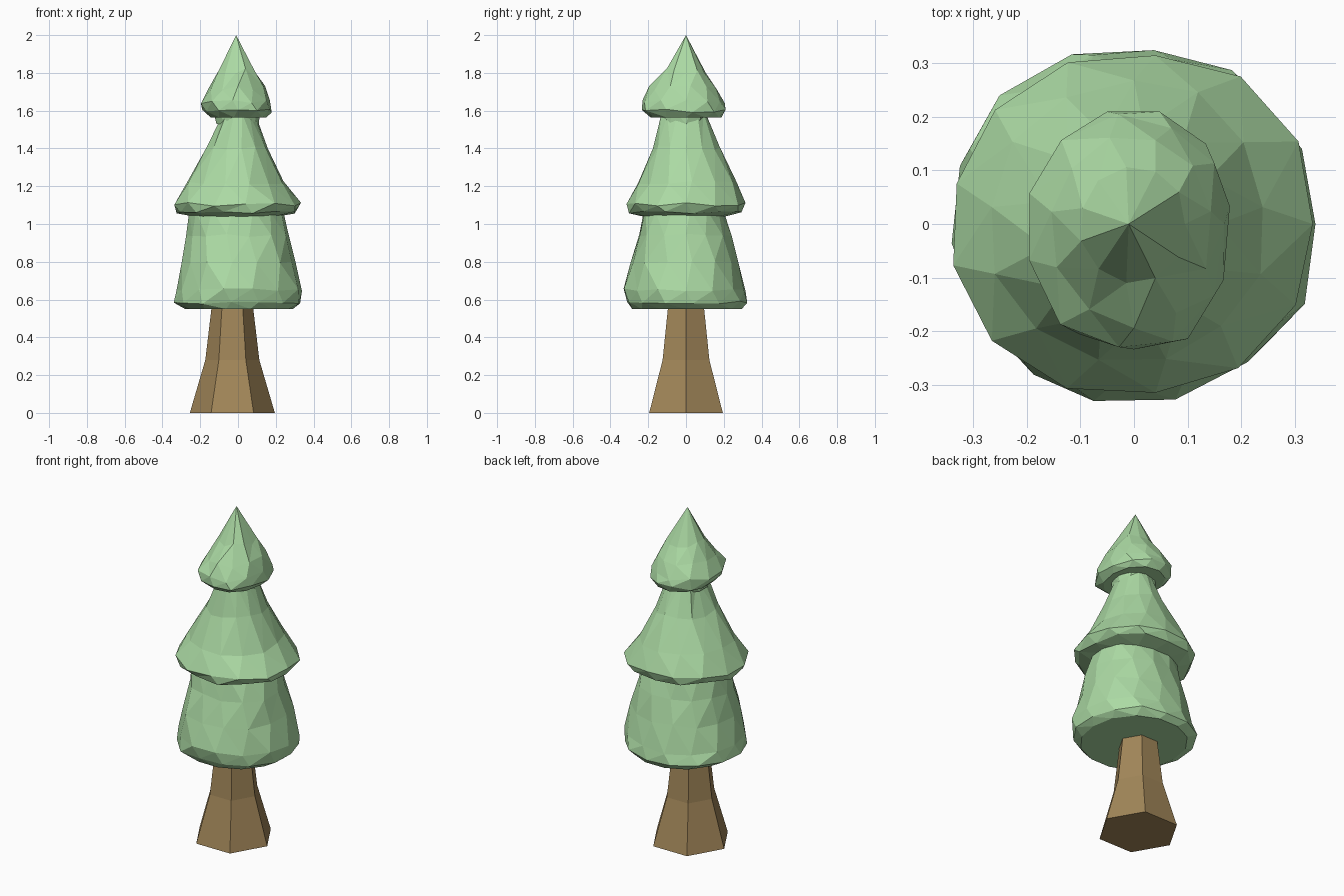
import bpy, bmesh, random
from math import cos, sin, pi

if "Cube" in bpy.data.objects:
    bpy.data.objects.remove(bpy.data.objects["Cube"])

random.seed(4)


def material(name, color):
    m = bpy.data.materials.new(name)
    m.diffuse_color = (*color, 1)
    m.use_nodes = True
    m.node_tree.nodes["Principled BSDF"].inputs["Base Color"].default_value = m.diffuse_color
    return m


def loft(name, rings, mat, apex=None):
    """Skin a stack of equal-length point rings, cap the bottom, close the top."""
    bm = bmesh.new()
    loops = [[bm.verts.new(p) for p in ring] for ring in rings]
    n = len(loops[0])
    for a, b in zip(loops, loops[1:]):
        for i in range(n):
            j = (i + 1) % n
            bm.faces.new((a[i], a[j], b[j], b[i]))
    bm.faces.new(loops[0][::-1])
    if apex:
        tip = bm.verts.new(apex)
        for i in range(n):
            bm.faces.new((loops[-1][i], loops[-1][(i + 1) % n], tip))
    else:
        bm.faces.new(loops[-1])
    bmesh.ops.triangulate(bm, faces=[f for f in bm.faces if len(f.verts) == 4],
                          quad_method='SHORT_EDGE')
    bmesh.ops.recalc_face_normals(bm, faces=bm.faces)
    me = bpy.data.meshes.new(name)
    bm.to_mesh(me)
    bm.free()
    me.materials.append(mat)
    ob = bpy.data.objects.new(name, me)
    bpy.context.collection.objects.link(ob)


def leaf_ring(z, x0, x1, y0, y1, n, jitter, turn=0.0):
    """Rounded ring reaching the four given extents, slightly uneven."""
    pts = []
    for i in range(n):
        a = 2 * pi * (i + turn) / n
        c, s = cos(a), sin(a)
        k = (abs(c) ** 2.15 + abs(s) ** 2.15) ** (-1 / 2.15)
        k *= 1 + random.uniform(-jitter, jitter)
        pts.append((k * c * (x1 if c > 0 else -x0),
                    k * s * (y1 if s > 0 else -y0),
                    z + random.uniform(-jitter, jitter) * 0.35))
    return pts


def tier(name, profile, n, jitter, apex=None):
    rings = [leaf_ring(*p, n, 0 if i == 0 else jitter, 0.25 * (i % 2))
             for i, p in enumerate(profile)]
    loft(name, rings, green, apex)


green = material("leaf_green", (0.41, 0.70, 0.37))
brown = material("bark_brown", (0.36, 0.24, 0.10))

# Flared six-sided trunk
loft("trunk", [[(-0.03 + r * cos(i * pi / 3), r * sin(i * pi / 3), z) for i in range(6)]
               for z, r in ((0, 0.225), (0.28, 0.143), (0.60, 0.105))], brown)

# Lower foliage: z, then x and y extents
tier("lower_foliage", [
    (0.55, -0.28, 0.29, -0.29, 0.30),
    (0.585, -0.34, 0.33, -0.32, 0.325),
    (0.65, -0.33, 0.34, -0.33, 0.315),
    (0.80, -0.295, 0.305, -0.30, 0.28),
    (0.94, -0.27, 0.27, -0.255, 0.24),
    (1.07, -0.255, 0.235, -0.22, 0.20)], 14, 0.025)

# Middle foliage with overhanging rim
tier("middle_foliage", [
    (1.04, -0.24, 0.21, -0.23, 0.21),
    (1.065, -0.32, 0.31, -0.30, 0.30),
    (1.105, -0.345, 0.335, -0.32, 0.32),
    (1.22, -0.27, 0.245, -0.255, 0.265),
    (1.40, -0.165, 0.155, -0.175, 0.18),
    (1.59, -0.08, 0.09, -0.13, 0.10)], 13, 0.03)

# Short neck under the crown
tier("crown_neck", [
    (1.53, -0.12, 0.11, -0.13, 0.10),
    (1.60, -0.13, 0.12, -0.14, 0.12)], 9, 0.02)

# Pointed crown
tier("crown_foliage", [
    (1.565, -0.15, 0.15, -0.19, 0.19),
    (1.595, -0.185, 0.175, -0.24, 0.225),
    (1.645, -0.20, 0.17, -0.235, 0.20),
    (1.72, -0.155, 0.14, -0.19, 0.16),
    (1.81, -0.10, 0.095, -0.11, 0.105)], 11, 0.04, apex=(-0.01, 0, 2.0))
